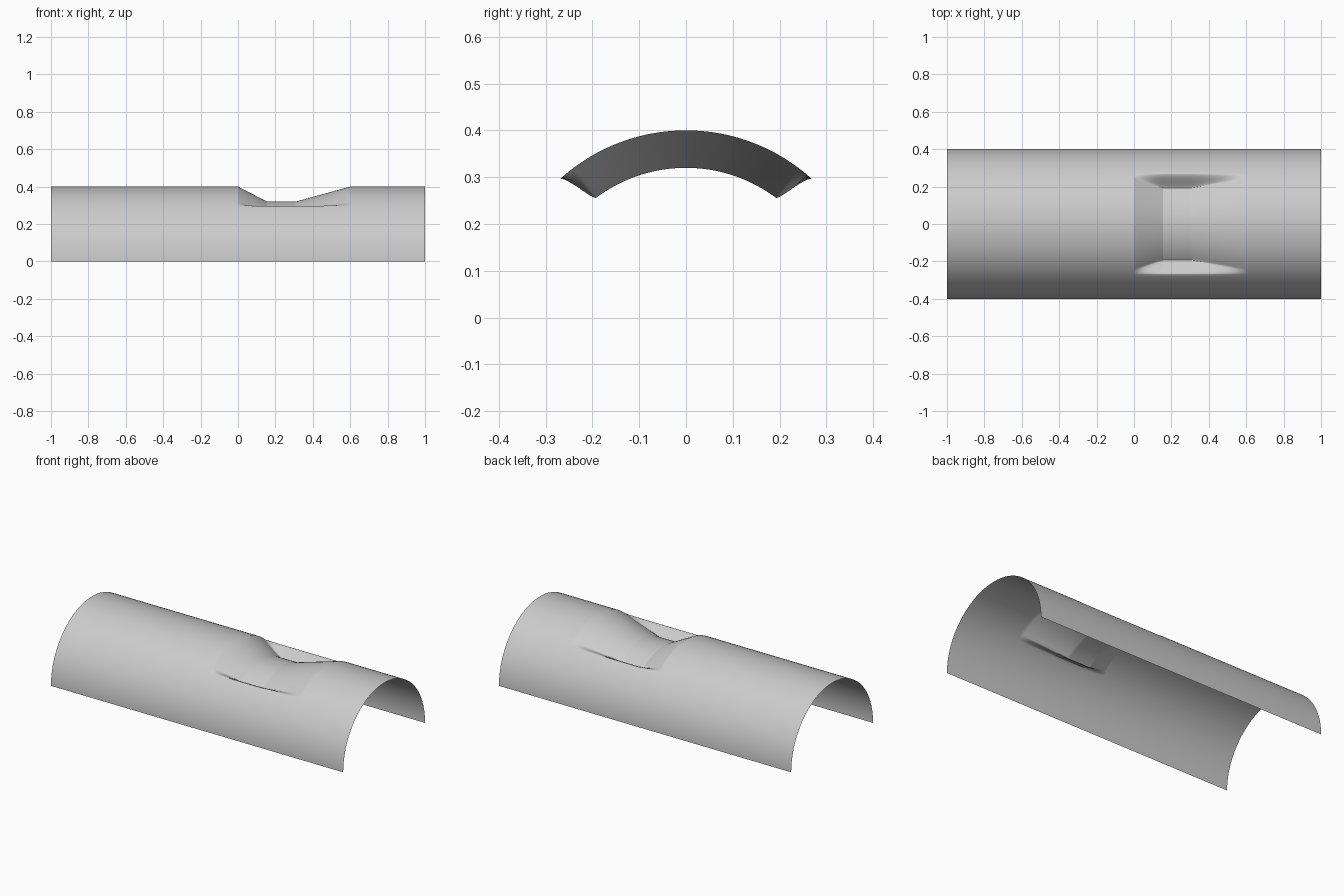
import bpy
import bmesh
from math import sin, cos, radians

if "Cube" in bpy.data.objects:
    bpy.data.objects.remove(bpy.data.objects["Cube"])

RADIUS, DEPTH = 0.4, 0.08
DENT = (0.0, 0.155, 0.31, 0.6)      # rim, floor start, floor end, rim
INNER, OUTER = 36.8, 42.4           # shoulder of the dent, degrees from the crown


def ramp(v, a, b):
    return max(0.0, min(1.0, (v - a) / (b - a)))


def radius_at(x, angle):
    """Shell radius, lowered inside the dent."""
    along = ramp(x, DENT[0], DENT[1]) * (1 - ramp(x, DENT[2], DENT[3]))
    t = ramp(abs(angle), INNER, OUTER)
    return RADIUS - DEPTH * along * (1 - t * t * (3 - 2 * t))


def spaced(a, b, n):
    return [a + (b - a) * i / n for i in range(n)]


# Stations along the tube and around the half circle, denser at the dent
stations = spaced(-1, -0.01, 8) + [-0.01]
for a, b in zip(DENT, DENT[1:]):
    stations += [a] + spaced(a + 0.01, b - 0.01, 10) + [b - 0.01]
stations += [DENT[3]] + spaced(DENT[3] + 0.01, 1, 4) + [1]
half = spaced(0, INNER, 18) + spaced(INNER, OUTER, 16) + spaced(OUTER, 90, 20) + [90]
angles = [-a for a in reversed(half[1:])] + half

# Half-round shell with the pressed-in dent
bm = bmesh.new()
rows = []
for x in stations:
    row = []
    for a in angles:
        r = radius_at(x, a)
        row.append(bm.verts.new((x, r * sin(radians(a)), r * cos(radians(a)))))
    rows.append(row)
for r0, r1 in zip(rows, rows[1:]):
    for i in range(len(angles) - 1):
        bm.faces.new((r0[i], r1[i], r1[i + 1], r0[i + 1]))
mesh = bpy.data.meshes.new("half_pipe_shell")
bm.to_mesh(mesh)
bm.free()
shell = bpy.data.objects.new("half_pipe_shell", mesh)
bpy.context.collection.objects.link(shell)

# Plain grey material
grey = bpy.data.materials.new("light grey")
grey.use_nodes = True
colour = (0.6, 0.6, 0.6, 1)
grey.diffuse_color = colour
grey.node_tree.nodes["Principled BSDF"].inputs["Base Color"].default_value = colour
mesh.materials.append(grey)

# Smooth shading with crisp creases at the steep end of the dent
bpy.ops.object.select_all(action="DESELECT")
shell.select_set(True)
bpy.context.view_layer.objects.active = shell
bpy.ops.object.shade_smooth_by_angle(angle=radians(22))
